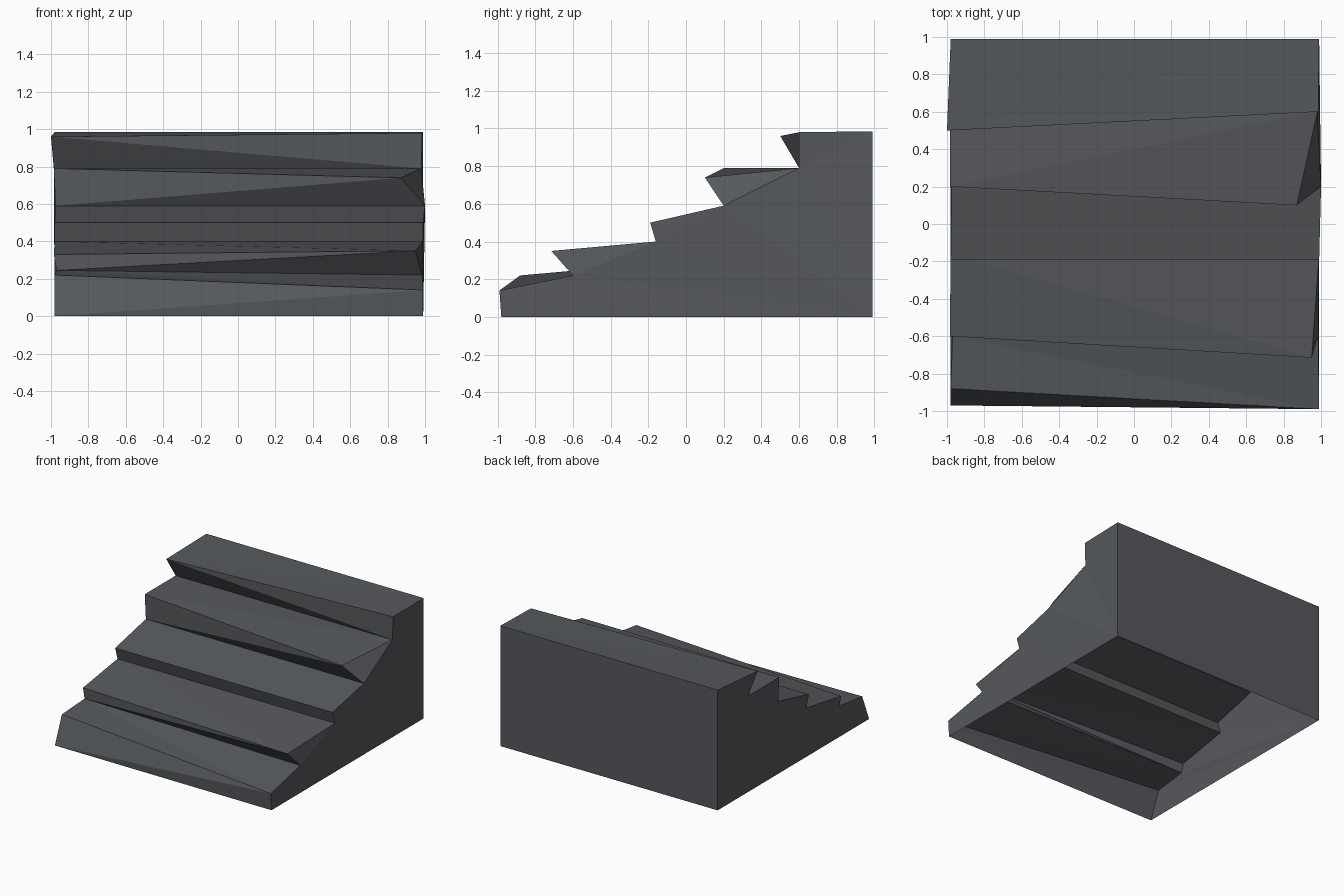
import bpy
import bmesh

default_cube = bpy.data.objects.get("Cube")
if default_cube:
    bpy.data.objects.remove(default_cube, do_unlink=True)


def make_material(name, colour):
    mat = bpy.data.materials.new(name)
    mat.use_nodes = True
    mat.diffuse_color = colour
    mat.node_tree.nodes["Principled BSDF"].inputs["Base Color"].default_value = colour
    return mat


stone = make_material("dark slate stone", (0.092, 0.099, 0.107, 1))

# Side profiles of the worn stair, front bottom to back bottom.
# Each entry holds the left-hand (x, y, z) and the right-hand (x, y, z) point.
profile = [
    ((-.98, -.97, 0), (.99, -.98, 0)),        # front foot
    ((-.98, -.88, .22), (.99, -.99, .14)),    # first nose
    ((-.97, -.6, .245), (.985, -.6, .22)),    # second riser base
    ((-.985, -.6, .33), (.95, -.715, .35)),   # second nose
    ((-.98, -.16, .4), (.99, -.16, .4)),      # third riser base
    ((-.98, -.19, .5), (.99, -.19, .5)),      # third nose
    ((-.975, .2, .59), (1, .2, .59)),         # fourth riser base
    ((-.985, .2, .79), (.87, .1, .74)),       # fourth nose
    ((-.985, .6, .79), (.98, .6, .79)),       # fifth riser base
    ((-1, .5, .96), (.985, .6, .98)),         # fifth nose
    ((-.98, .99, .985), (.99, .99, .985)),    # back top
    ((-.98, .99, 0), (.99, .99, 0)),          # back foot
]
# Spans whose crease runs from the right lower to the left upper point
flipped_spans = {1, 3, 8}

bm = bmesh.new()
left = [bm.verts.new(a) for a, b in profile]
right = [bm.verts.new(b) for a, b in profile]
last = len(profile) - 1

# Treads, risers, front and back: each span is split into two flat triangles
for i in range(last):
    a, b, c, d = left[i], right[i], right[i + 1], left[i + 1]
    if i in flipped_spans:
        bm.faces.new((a, b, d))
        bm.faces.new((b, c, d))
    else:
        bm.faces.new((a, b, c))
        bm.faces.new((a, c, d))

# Side walls: a triangle for each nose, then a fan from the back foot
for side in (left, right):
    nose_ears = [(i - 1, i, i + 1) for i in range(3, last - 1, 2)]
    rim = [0, 1] + list(range(2, last, 2))
    fan = [(last, p, q) for p, q in zip(rim, rim[1:])]
    for tri in nose_ears + fan:
        order = tri if side is left else tri[::-1]
        bm.faces.new([side[k] for k in order])

# The underside stays open, as a hollow shell
bmesh.ops.recalc_face_normals(bm, faces=bm.faces)
mesh = bpy.data.meshes.new("worn_staircase")
bm.to_mesh(mesh)
bm.free()
mesh.materials.append(stone)
staircase = bpy.data.objects.new("worn_staircase", mesh)
bpy.context.collection.objects.link(staircase)
